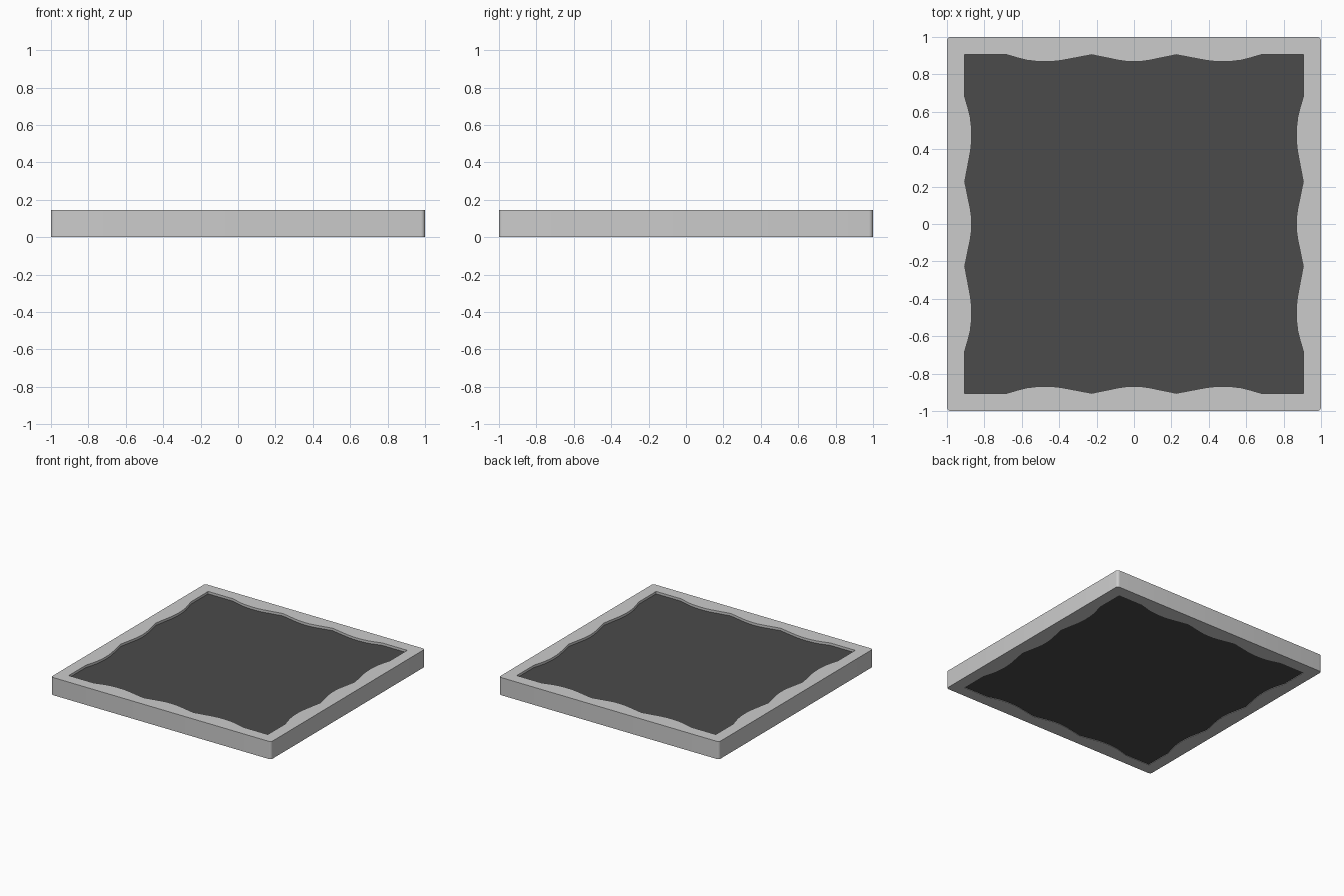
import bpy, bmesh, math
from mathutils import Matrix, Vector

if "Cube" in bpy.data.objects:
    bpy.data.objects.remove(bpy.data.objects["Cube"])

SIZE, RADIUS, HEIGHT = 1.0, 0.022, 0.145
PANEL_LOW, PANEL_TOP = 0.004, 0.125

# half of one scalloped inner side, from the corner to the middle (along, distance out)
HALF = [(-0.905, 0.905), (-0.68, 0.905), (-0.625, 0.889), (-0.575, 0.876),
        (-0.525, 0.870), (-0.48, 0.868), (-0.435, 0.869), (-0.39, 0.874),
        (-0.226, 0.905), (-0.085, 0.876), (-0.045, 0.870), (0.0, 0.868)]


def four_fold(points):
    """Repeat one side around the square."""
    return [Matrix.Rotation(-k * math.pi / 2, 2) @ Vector(p)
            for k in range(4) for p in points]


def extruded(name, loops, low, high):
    """Fill nested outlines and extrude them upward as a closed solid."""
    bm = bmesh.new()
    edges = []
    for loop in loops:
        vs = [bm.verts.new((p.x, p.y, low)) for p in loop]
        edges += [bm.edges.new((vs[i - 1], vs[i])) for i in range(len(vs))]
    bmesh.ops.triangle_fill(bm, edges=edges, use_beauty=True, use_dissolve=False)
    res = bmesh.ops.extrude_face_region(bm, geom=bm.faces[:], use_keep_orig=True)
    top = [g for g in res["geom"] if isinstance(g, bmesh.types.BMVert)]
    bmesh.ops.translate(bm, verts=top, vec=(0, 0, high - low))
    bmesh.ops.recalc_face_normals(bm, faces=bm.faces[:])
    mesh = bpy.data.meshes.new(name)
    bm.to_mesh(mesh)
    bm.free()
    obj = bpy.data.objects.new(name, mesh)
    bpy.context.collection.objects.link(obj)
    bpy.ops.object.select_all(action='DESELECT')
    obj.select_set(True)
    bpy.context.view_layer.objects.active = obj
    bpy.ops.object.shade_smooth_by_angle(angle=math.radians(30))
    return obj


# outlines: rounded square outside, scallops inside
c = SIZE - RADIUS
corner = [(c + RADIUS * math.cos(a), c + RADIUS * math.sin(a))
          for a in (math.pi / 2 * (1 - i / 5) for i in range(6))]
outer = four_fold(corner)
side = HALF + [(-x, y) for x, y in HALF[-2:0:-1]]
inner = four_fold(side)

# frame
extruded("frame", [outer, inner], 0, HEIGHT)

# dark panel filling the frame, recessed at the top
panel = extruded("panel", [inner], PANEL_LOW, PANEL_TOP)
dark = bpy.data.materials.new("dark_panel")
dark.diffuse_color = (0.07, 0.07, 0.07, 1)
dark.use_nodes = True
dark.node_tree.nodes["Principled BSDF"].inputs["Base Color"].default_value = dark.diffuse_color
panel.data.materials.append(dark)
